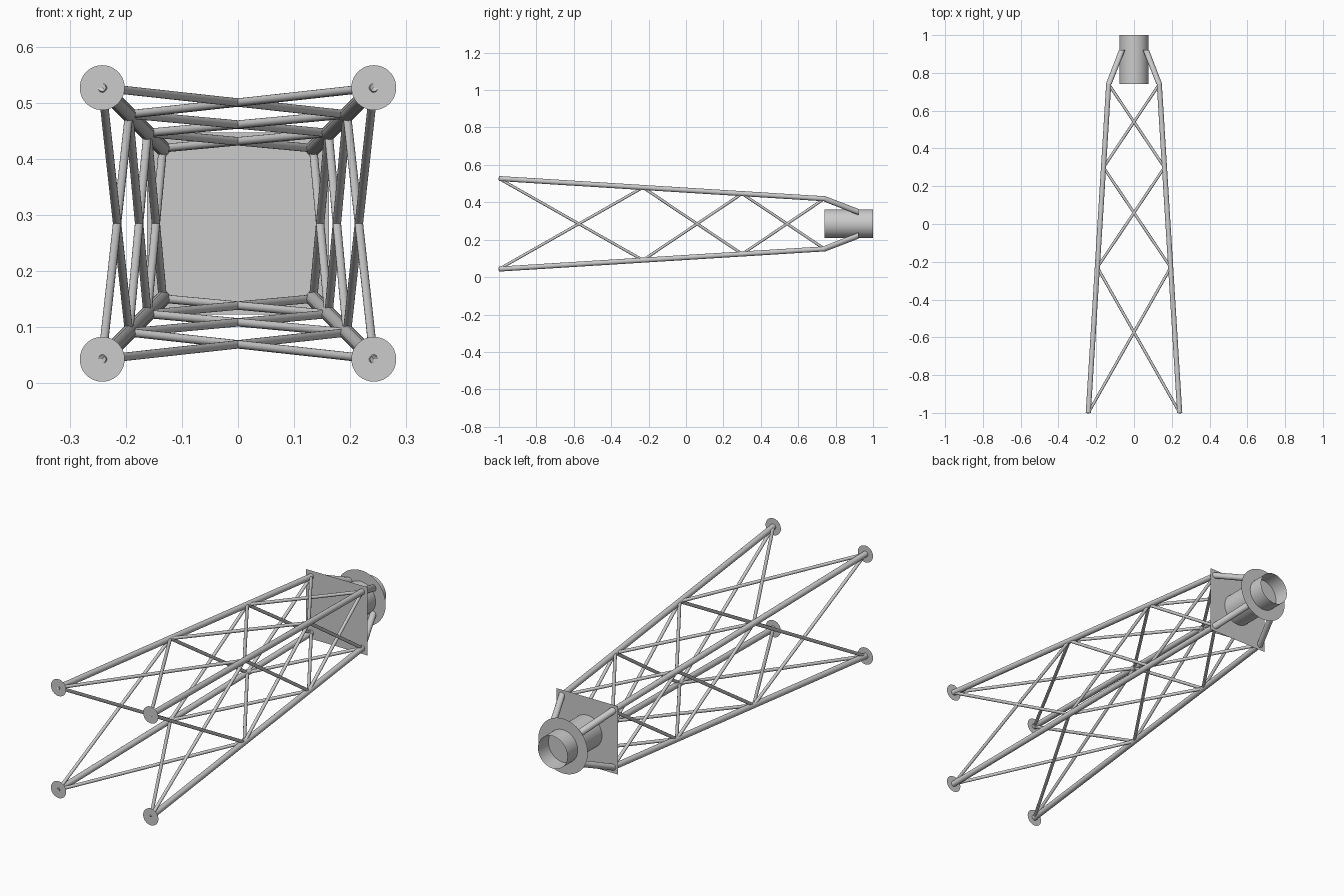
import bpy, bmesh, math
from mathutils import Vector, Matrix

cube = bpy.data.objects.get("Cube")
if cube:
    bpy.data.objects.remove(cube, do_unlink=True)

MID = 0.285                      # height of the long axis
FRONT, KNEE, COLLAR, BACK = -1.0, 0.74, 0.922, 1.0
LEVELS = [FRONT, -0.23, 0.30, KNEE]
CORNERS = [(1, 1), (-1, 1), (-1, -1), (1, -1)]

steel = bpy.data.materials.new("grey steel")
steel.use_nodes = True
GREY = (0.6, 0.6, 0.6, 1)
steel.diffuse_color = GREY
steel.node_tree.nodes["Principled BSDF"].inputs["Base Color"].default_value = GREY


def finish(name, bm):
    mesh = bpy.data.meshes.new(name)
    bm.to_mesh(mesh)
    bm.free()
    obj = bpy.data.objects.new(name, mesh)
    bpy.context.collection.objects.link(obj)
    mesh.materials.append(steel)
    bpy.ops.object.select_all(action="DESELECT")
    bpy.context.view_layer.objects.active = obj
    obj.select_set(True)
    bpy.ops.object.shade_smooth_by_angle(angle=math.radians(35))
    return obj


def sweep(name, stations, sides=24, caps=True):
    """Round bar through (centre, radius) stations, each ring upright and facing y."""
    bm = bmesh.new()
    rings = []
    for centre, radius in stations:
        angles = [math.tau * i / sides for i in range(sides)]
        rings.append([bm.verts.new(centre + radius * Vector((math.cos(a), 0, math.sin(a))))
                      for a in angles])
    for a, b in zip(rings, rings[1:]):
        for i in range(sides):
            j = (i + 1) % sides
            bm.faces.new((a[i], b[i], b[j], a[j]))
    if caps:
        bm.faces.new(rings[0])
        bm.faces.new(rings[-1][::-1])
    return finish(name, bm)


def rod(name, start, end, radius):
    bm = bmesh.new()
    axis = end - start
    turn = axis.to_track_quat("Z", "Y").to_matrix().to_4x4()
    bmesh.ops.create_cone(bm, cap_ends=True, segments=16, radius1=radius, radius2=radius,
                          depth=axis.length,
                          matrix=Matrix.Translation((start + end) / 2) @ turn)
    return finish(name, bm)


def sheet(name, centre, radius, sides, turn=0.0):
    """Flat thin sheet facing the front."""
    bm = bmesh.new()
    bm.faces.new([bm.verts.new(centre + radius * Vector((math.cos(a), 0, math.sin(a))))
                  for a in (turn + math.tau * i / sides for i in range(sides))])
    return finish(name, bm)


def corner(side, y):
    """Point on the axis of a tapering leg."""
    t = (y - FRONT) / (KNEE - FRONT)
    half = 0.242 + (0.134 - 0.242) * t
    return Vector((side[0] * half, y, MID + side[1] * half))


# Legs, bent struts to the collar and foot discs
for side in CORNERS:
    label = ("upper" if side[1] > 0 else "lower") + ("_left" if side[0] > 0 else "_right")
    tip = Vector((side[0] * 0.063, COLLAR, MID + side[1] * 0.063))
    sweep(label + "_leg", [(corner(side, FRONT), 0.0135), (corner(side, KNEE), 0.0135)])
    sweep(label + "_strut", [(corner(side, KNEE), 0.0155), (tip, 0.0165)])
    sheet(label + "_foot_disc", corner(side, FRONT), 0.04, 48)

# Crossed braces on the four faces of every bay
for bay, (near, far) in enumerate(zip(LEVELS, LEVELS[1:]), 1):
    for i, face in enumerate(("top", "right", "bottom", "left")):
        a, b = CORNERS[i], CORNERS[(i + 1) % 4]
        rod(f"{face}_brace_{bay}_a", corner(a, near), corner(b, far), 0.0075)
        rod(f"{face}_brace_{bay}_b", corner(b, near), corner(a, far), 0.0075)

# Square end plate, collar disc and open tube
axis = Vector((0, 0, MID))
along = Vector((0, 1, 0))
sheet("end_plate", axis + along * KNEE, 0.162 * math.sqrt(2), 4, math.pi / 4)
sheet("collar_disc", axis + along * COLLAR, 0.13, 64)
sweep("end_tube", [(axis + along * KNEE, 0.077), (axis + along * BACK, 0.077)],
      sides=64, caps=False)
